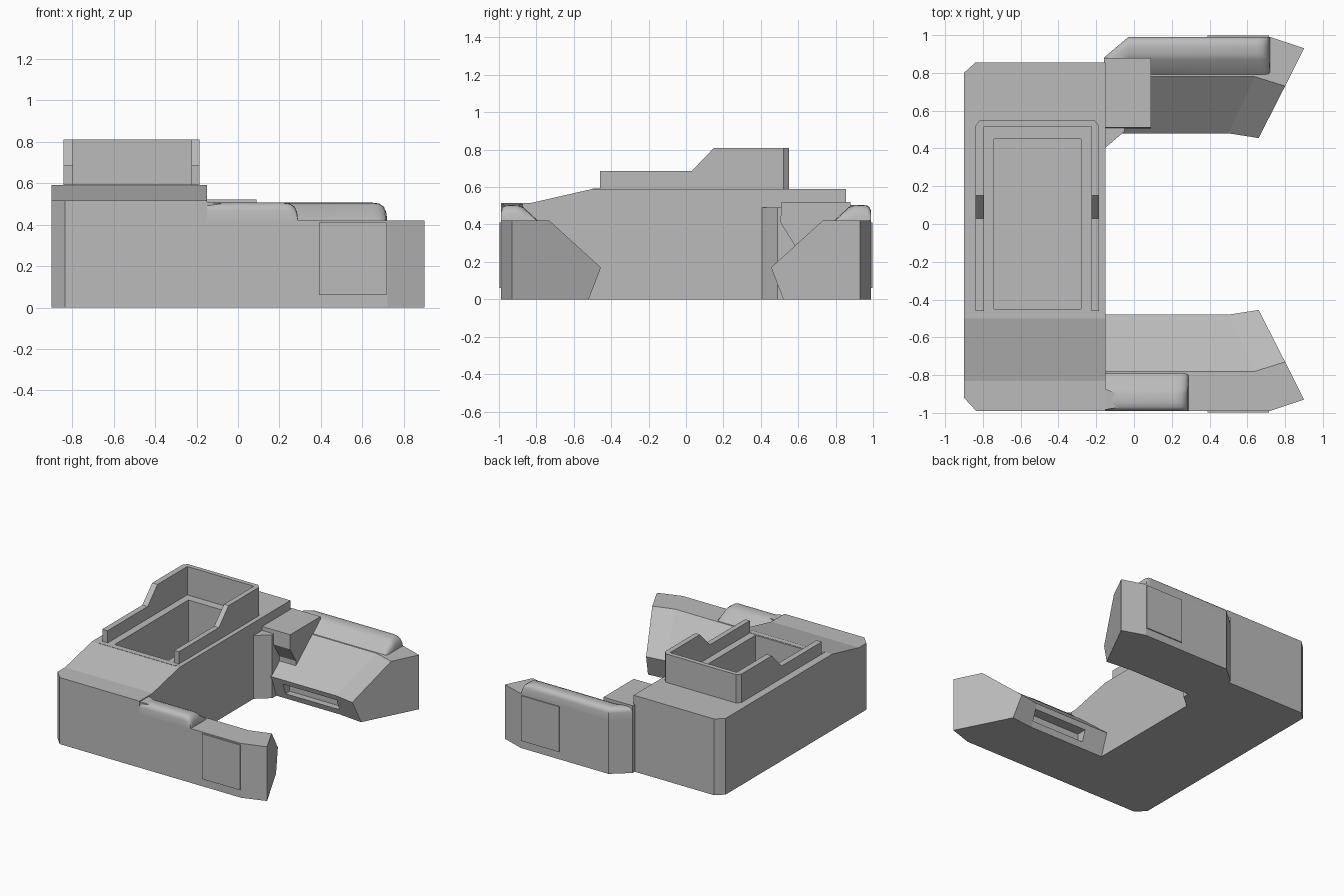
import bpy, bmesh
from mathutils import Vector

if "Cube" in bpy.data.objects:
    bpy.data.objects.remove(bpy.data.objects["Cube"])

grey = bpy.data.materials.new("plain grey")
grey.use_nodes = True
grey.diffuse_color = (0.5, 0.5, 0.5, 1)
grey.node_tree.nodes["Principled BSDF"].inputs["Base Color"].default_value = (0.5, 0.5, 0.5, 1)


def loft(name, sections, smooth=False):
    """Closed solid through matching rings of points."""
    bm = bmesh.new()
    rings = [[bm.verts.new(p) for p in s] for s in sections]
    n = len(rings[0])
    for a, b in zip(rings, rings[1:]):
        for i in range(n):
            bm.faces.new((a[i], a[(i + 1) % n], b[(i + 1) % n], b[i]))
    bm.faces.new(rings[0])
    bm.faces.new(rings[-1])
    bmesh.ops.recalc_face_normals(bm, faces=bm.faces)
    mesh = bpy.data.meshes.new(name)
    bm.to_mesh(mesh)
    bm.free()
    mesh.materials.append(grey)
    ob = bpy.data.objects.new(name, mesh)
    bpy.context.collection.objects.link(ob)
    if smooth:
        bpy.ops.object.select_all(action='DESELECT')
        bpy.context.view_layer.objects.active = ob
        ob.select_set(True)
        bpy.ops.object.shade_smooth_by_angle(angle=0.6)
    return ob


def along_x(name, profile, x0, x1):
    return loft(name, [[(x, y, z) for y, z in profile] for x in (x0, x1)])


def along_z(name, plan, z0, z1):
    return loft(name, [[(x, y, z) for x, y in plan] for z in (z0, z1)])


def box(name, x0, x1, y0, y1, z0, z1):
    return along_z(name, [(x0, y0), (x1, y0), (x1, y1), (x0, y1)], z0, z1)


def combine(target, tool, operation='DIFFERENCE'):
    """Boolean with a hidden helper."""
    mod = target.modifiers.new(tool.name, 'BOOLEAN')
    mod.operation = operation
    mod.solver = 'EXACT'
    mod.object = tool
    tool.hide_render = True
    tool.hide_set(True)
    tool.display_type = 'WIRE'


# Main block: stepped side profile trimmed to a plan with clipped corners
hull = along_x("main_block", [(-.99, 0), (-.99, .515), (-.83, .515), (-.5, .59),
                              (.855, .59), (.855, 0)], -.9, -.15)
plan = along_z("plan_trimmer", [(-.9, -.92), (-.835, -.99), (-.15, -.99), (-.15, .855),
                                (-.84, .855), (-.9, .8)], -.1, 1)
combine(hull, plan, 'INTERSECT')
combine(hull, box("well_cutter", -.74, -.28, -.45, .45, .02, 1))

# Raised rim around the well, open at the front
rim = along_x("well_rim", [(-.46, .58), (-.46, .685), (.03, .685), (.15, .81),
                           (.55, .81), (.55, .58)], -.84, -.185)
rim_plan = along_z("rim_trimmer", [(-.84, -.6), (-.185, -.6), (-.185, .52), (-.21, .55),
                                   (-.815, .55), (-.84, .52)], .5, 1)
combine(rim, rim_plan, 'INTERSECT')
combine(rim, box("rim_cutter", -.795, -.225, -.6, .515, .5, 1))
box("well_sill", -.84, -.185, -.5, -.46, .56, .592)

# Two arms with sloped inner sides, undercut edges and angled tips
heights = [0, .42, .42, .17, 0]
straight = [.99, .99, .78, .48, .54]
tip_y = [.93, .93, .73, .455, .52]
for side, label in ((-1, "front"), (1, "back")):
    def ring(xs, ys):
        return [(x, side * y, z) for x, y, z in zip(xs, ys, heights)]

    sections = [ring([-.16] * 5, [.88, .88] + straight[2:])] if side > 0 else []
    start = -.03 if side > 0 else -.16
    sections += [ring([start] * 5, straight),
                 ring([.72, .72, .64, .5, .5], straight),
                 ring([.9, .9, .8, .66, .69], tip_y)]
    arm = loft(label + "_arm", sections)
    y0, y1 = sorted((side * .42, side * .575))
    combine(arm, box(label + "_slot_cutter", .04, .5, y0, y1, .045, .13))

    # Thin panel on the outer wall
    y0, y1 = sorted((side * .98, side * .998))
    box(label + "_outer_panel", .39, .715, y0, y1, .06, .41)

    # Rounded ridge along the outer top edge, dropping away at its end
    end = .24 if side < 0 else .67
    ridge = [(.99, .41), (.99, .47), (.983, .49), (.968, .502), (.94, .505),
             (.9, .503), (.87, .492), (.78, .41)]
    cuts = [(-.16, 1)]
    if side > 0:
        cuts.append((-.03, 1))
    cuts += [(end - .02, 1), (end + .01, .96), (end + .033, .8), (end + .045, .5), (end + .05, .05)]
    rings = []
    for i, (x, k) in enumerate(cuts):
        shift = .11 if side > 0 and i == 0 else 0
        rings.append([(x, side * max(y - shift, .78 - shift), .41 + (z - .41) * k) for y, z in ridge])
    loft(label + "_ridge", rings, smooth=True)

# Back arm root and the block bridging it to the main block
along_z("back_arm_root", [(-.16, .405), (-.15, .405), (-.05, .49), (-.05, .85), (-.16, .85)], 0, .49)
along_x("bridge_block", [(.51, .52), (.88, .52), (.88, .40), (.58, .24), (.58, .29), (.505, .41)], -.16, .09)

# Small blend where the front ridge meets the main block
loft("front_ridge_blend", [[(-.16, -.985, .51), (-.16, -.87, .51), (-.16, -.87, .45), (-.16, -.985, .45)],
                           [(-.08, -.97, .5), (-.08, -.9, .5), (-.08, -.9, .45), (-.08, -.97, .45)]])
